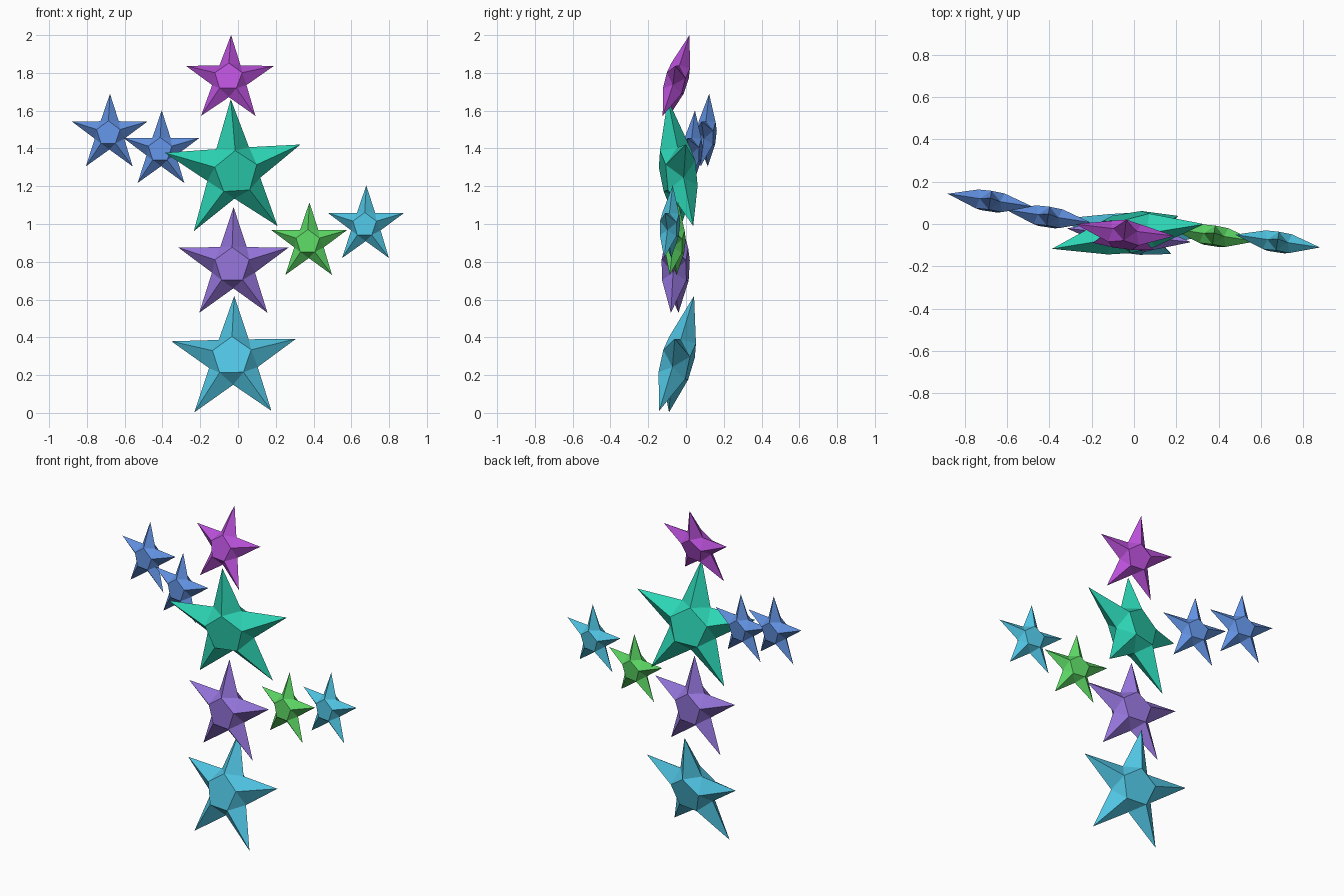
import bpy, bmesh, math
from mathutils import Vector, Matrix

if "Cube" in bpy.data.objects:
    bpy.data.objects.remove(bpy.data.objects["Cube"])


def material(name, rgb):
    m = bpy.data.materials.new(name)
    lin = [(c / 255 / 12.92) if c < 11 else ((c / 255 + 0.055) / 1.055) ** 2.4 for c in rgb]
    m.diffuse_color = (*lin, 1)
    m.use_nodes = True
    m.node_tree.nodes["Principled BSDF"].inputs["Base Color"].default_value = m.diffuse_color
    return m


MATS = {
    "cyan": material("cyan", (80, 196, 226)),
    "violet": material("violet", (148, 116, 218)),
    "teal": material("teal", (44, 212, 180)),
    "magenta": material("magenta", (184, 80, 216)),
    "blue": material("blue", (98, 146, 226)),
    "green": material("green", (92, 214, 100)),
}


def star(name, mat, centre, radius, up, right):
    """Faceted five-pointed star: ridged arms around a flat pentagon, front and back."""
    bm = bmesh.new()

    def ring(r, y, turn=0.0):
        return [bm.verts.new((r * math.sin((i + turn) * math.tau / 5), y,
                              r * math.cos((i + turn) * math.tau / 5))) for i in range(5)]

    tips = ring(radius, 0)
    notches = ring(radius * 0.39, 0, 0.5)
    for side in (-1, 1):
        cap = ring(radius * 0.31, side * radius * 0.21)
        bm.faces.new(cap)
        for i in range(5):
            j = (i + 1) % 5
            bm.faces.new((tips[i], cap[i], notches[i]))      # arm, one flank
            bm.faces.new((tips[j], notches[i], cap[j]))      # arm, other flank
            bm.faces.new((notches[i], cap[i], cap[j]))       # web between arms
    bmesh.ops.recalc_face_normals(bm, faces=bm.faces)
    me = bpy.data.meshes.new(name)
    bm.to_mesh(me)
    bm.free()
    me.materials.append(MATS[mat])
    ob = bpy.data.objects.new(name, me)
    bpy.context.collection.objects.link(ob)

    # Tilt: local z follows the upper tip, local x the right side
    r = Vector(right).normalized()
    u = Vector(up)
    u = (u - r * u.dot(r)).normalized()
    rot = Matrix((r, u.cross(r), u)).transposed()
    ob.matrix_world = Matrix.Translation(centre) @ rot.to_4x4()
    return ob


# Central column, bottom to top
star("base_star", "cyan", (-0.024, -0.045, 0.281), 0.35, (0.02, 0.25, 0.97), (0.99, -0.125, 0.02))
star("lower_body_star", "violet", (-0.024, -0.055, 0.78), 0.309, (0, 0.02, 1), (0.99, -0.11, 0))
star("upper_body_star", "teal", (-0.024, -0.042, 1.282), 0.383, (-0.03, -0.14, 0.98), (0.985, 0.16, 0.06))
star("head_star", "magenta", (-0.045, -0.05, 1.764), 0.247, (0.03, 0.28, 0.96), (0.99, -0.12, 0.0))

# Two arms
SMALL_TILT = ((0, 0.07, 1), (0.99, -0.15, 0))
for name, mat, centre in (
    ("left_inner_star", "blue", (-0.406, 0.033, 1.389)),
    ("left_outer_star", "blue", (-0.68, 0.108, 1.477)),
    ("right_inner_star", "green", (0.376, -0.056, 0.902)),
    ("right_outer_star", "cyan", (0.677, -0.085, 0.992)),
):
    star(name, mat, centre, 0.213, *SMALL_TILT)
